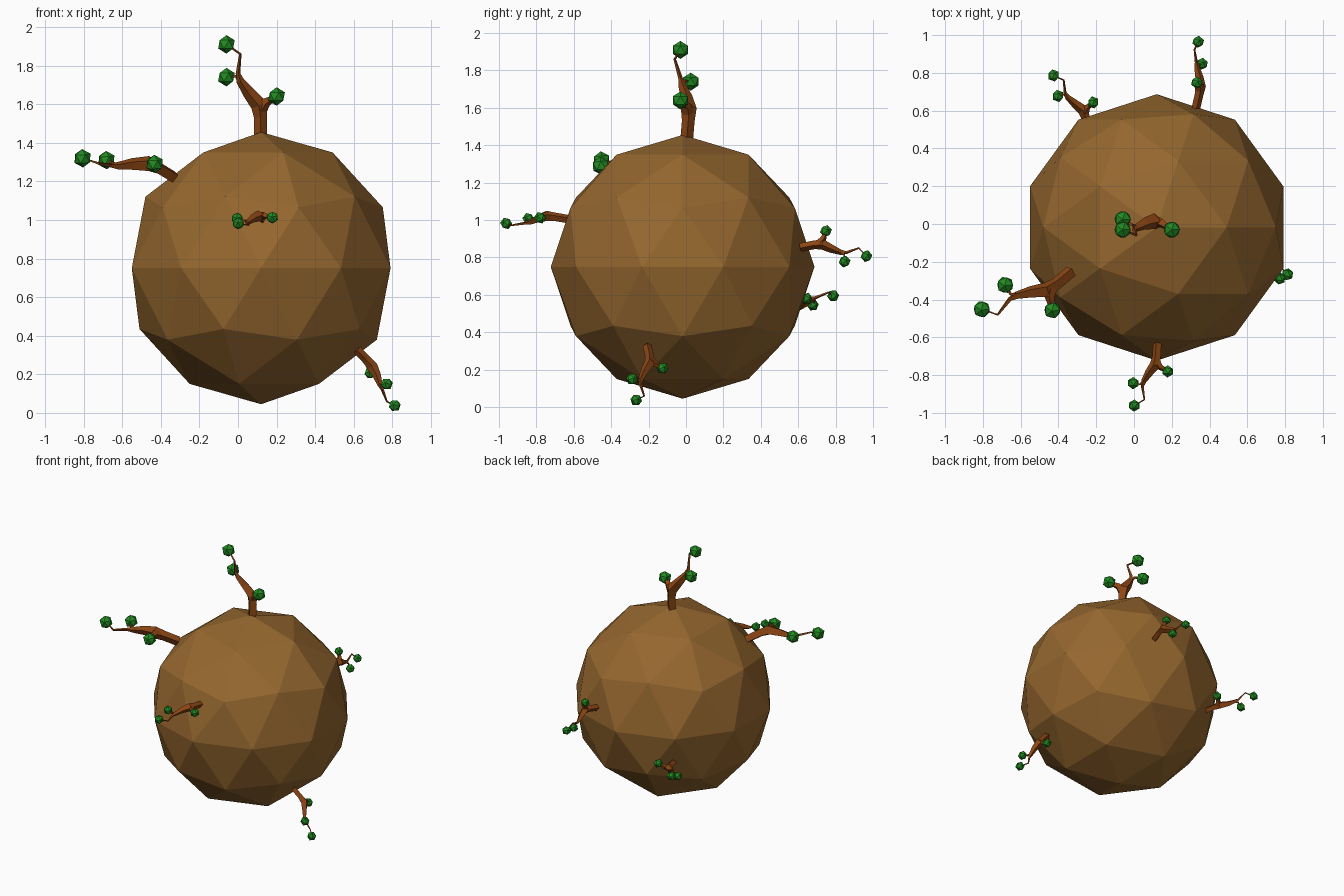
import bpy, bmesh, math
from mathutils import Vector, Matrix

if "Cube" in bpy.data.objects:
    bpy.data.objects.remove(bpy.data.objects["Cube"])


def material(name, rgb):
    m = bpy.data.materials.new(name)
    m.diffuse_color = (*rgb, 1)
    m.use_nodes = True
    m.node_tree.nodes["Principled BSDF"].inputs["Base Color"].default_value = m.diffuse_color
    return m


SOIL = material("soil", (0.30, 0.135, 0.028))
BARK = material("bark", (0.26, 0.06, 0.007))
LEAF = material("foliage", (0.016, 0.258, 0.016))


def finish(name, bm, mat, matrix=None):
    if matrix is not None:
        bm.transform(matrix)
    bmesh.ops.recalc_face_normals(bm, faces=bm.faces[:])
    me = bpy.data.meshes.new(name)
    bm.to_mesh(me)
    bm.free()
    me.materials.append(mat)
    ob = bpy.data.objects.new(name, me)
    bpy.context.collection.objects.link(ob)
    return ob


def branch(bm, path, sides=4):
    """Tapered low-poly limb through (x, y, z, radius) points."""
    pts = [Vector(p[:3]) for p in path]
    rings, side = [], Vector((1, 0, 0))
    for i, p in enumerate(path):
        d = (pts[min(i + 1, len(pts) - 1)] - pts[max(i - 1, 0)]).normalized()
        side = (side - d * side.dot(d)).normalized()
        up = d.cross(side)
        rings.append([bm.verts.new(pts[i] + p[3] * (
            side * math.cos(2 * math.pi * k / sides) + up * math.sin(2 * math.pi * k / sides)))
            for k in range(sides)])
    for a, b in zip(rings, rings[1:]):
        for k in range(sides):
            n = (k + 1) % sides
            bm.faces.new((a[k], a[n], b[n], b[k]))
    bm.faces.new(rings[0])
    bm.faces.new(rings[-1])


# Tree template, as it stands on top of the planet
TRUNK = [(.117, .003, 1.42, .034), (.117, .012, 1.53, .034), (.108, .015, 1.595, .042),
         (.055, .002, 1.66, .032), (.012, -.02, 1.72, .021), (.0, -.03, 1.76, .012),
         (.012, -.06, 1.86, .007), (-.06, -.03, 1.91, .005)]
FORK = [(.115, .014, 1.56, .032), (.145, .005, 1.61, .026), (.2, -.03, 1.64, .012)]
TWIG = [(.015, -.018, 1.71, .014), (-.01, -.005, 1.745, .009), (-.06, .025, 1.74, .005)]
TUFTS = [Vector((.2, -.03, 1.64)), Vector((-.06, .025, 1.74)), Vector((-.06, -.03, 1.91))]


def frame(a, b, c):
    e1 = (c - a).normalized()
    e2 = (b - a - e1 * (b - a).dot(e1)).normalized()
    return Matrix((e1, e2, e1.cross(e2))).transposed()


def tree(name, tufts, scale):
    """Place the tree so that its three leaf tufts land on the given points."""
    t = [Vector(p) for p in tufts]
    rot = (frame(*t) @ frame(*TUFTS).transposed()).to_4x4()
    mid_from, mid_to = sum(TUFTS, Vector()) / 3, sum(t, Vector()) / 3
    m = Matrix.Translation(mid_to) @ rot @ Matrix.Scale(scale, 4) @ Matrix.Translation(-mid_from)
    bm = bmesh.new()
    for path in (TRUNK, FORK, TWIG):
        branch(bm, path)
    finish(name + "_trunk", bm, BARK, m)
    bm = bmesh.new()
    for p in TUFTS:
        bmesh.ops.create_icosphere(bm, subdivisions=1, radius=.048, matrix=Matrix.Translation(p))
    finish(name + "_leaves", bm, LEAF, m)


# Planet body
bm = bmesh.new()
bmesh.ops.create_icosphere(bm, subdivisions=2, radius=.705,
                           matrix=Matrix.Translation((.12, -.018, .75)))
finish("planet", bm, SOIL)

# Two large trees and four small ones around the surface
tree("top_tree", TUFTS, 1)
tree("left_tree", [(-.43, -.455, 1.29), (-.68, -.325, 1.31), (-.81, -.45, 1.32)], 1)
tree("front_tree", [(.178, -.778, 1.013), (0, -.843, 1.007), (-.003, -.963, .982)], .68)
tree("lower_right_tree", [(.685, -.125, .21), (.77, -.285, .15), (.815, -.27, .035)], .68)
tree("back_left_tree", [(-.215, .642, .58), (-.40, .678, .547), (-.43, .788, .595)], .68)
tree("back_right_tree", [(.333, .746, .942), (.36, .848, .78), (.34, .967, .805)], .68)
